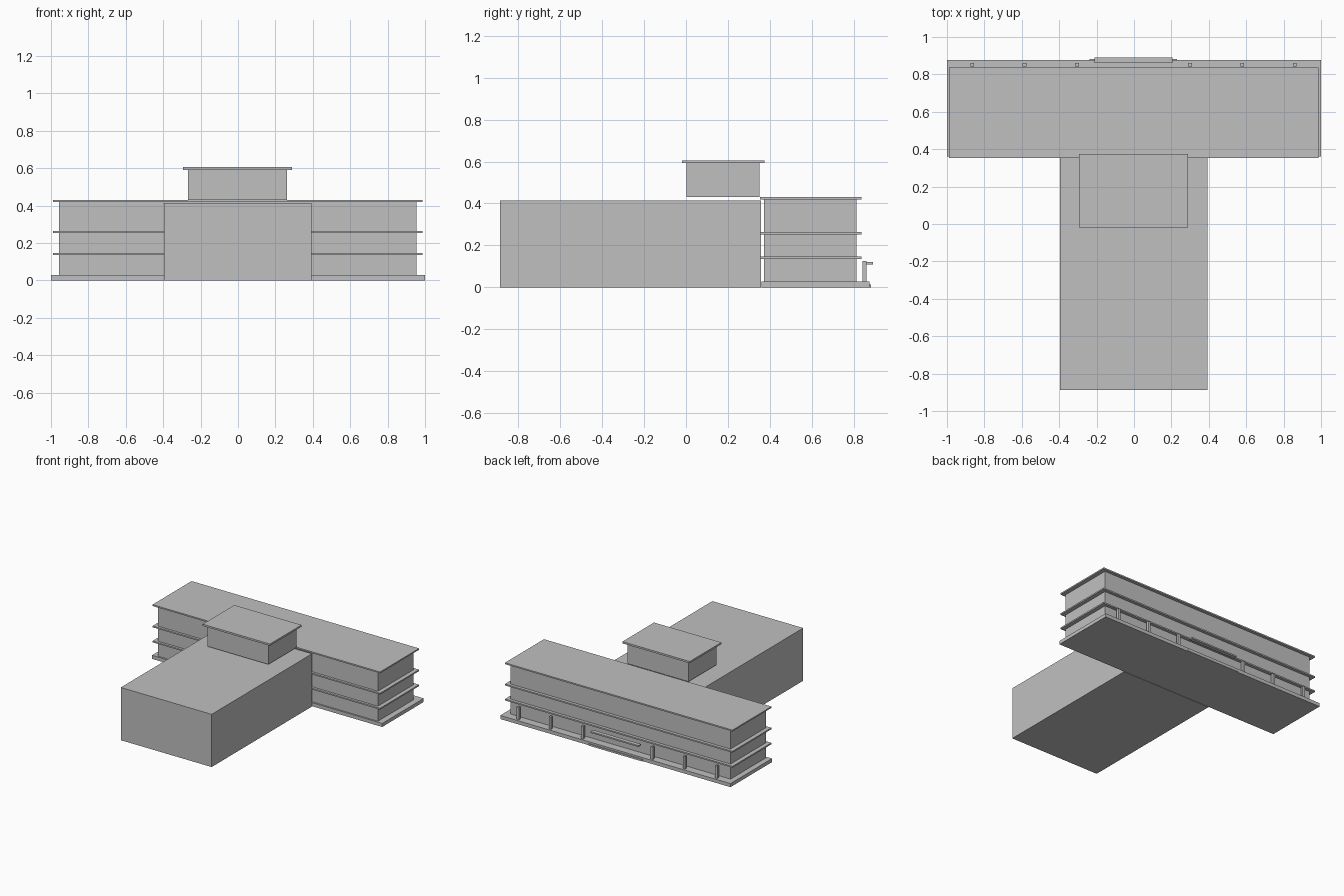
import bpy, bmesh

if "Cube" in bpy.data.objects:
    bpy.data.objects.remove(bpy.data.objects["Cube"])

grey = bpy.data.materials.new("light_grey")
grey.diffuse_color = (0.53, 0.53, 0.53, 1)
grey.use_nodes = True
grey.node_tree.nodes["Principled BSDF"].inputs["Base Color"].default_value = grey.diffuse_color


def box(name, x, y, z):
    """Box from (min, max) ranges on each axis."""
    bm = bmesh.new()
    bmesh.ops.create_cube(bm, size=1)
    for v in bm.verts:
        v.co = [r[0] if c < 0 else r[1] for c, r in zip(v.co, (x, y, z))]
    mesh = bpy.data.meshes.new(name)
    bm.to_mesh(mesh)
    bm.free()
    mesh.materials.append(grey)
    ob = bpy.data.objects.new(name, mesh)
    bpy.context.collection.objects.link(ob)
    return ob


# Long front block on its plinth
box("plinth", (-1, 1), (0.361, 0.876), (0, 0.028))
box("main_block", (-0.957, 0.954), (0.373, 0.814), (0.028, 0.42))

# Projecting floor and roof slabs
for name, z in (("lower_ledge", 0.135), ("upper_ledge", 0.253), ("roof_slab", 0.42)):
    box(name, (-0.99, 0.986), (0.354, 0.838), (z, z + 0.011))

# Large hall behind
box("hall", (-0.396, 0.393), (-0.888, 0.358), (0, 0.414))

# Rooftop room with overhanging cap
box("rooftop_room", (-0.267, 0.263), (0.002, 0.35), (0.431, 0.592))
box("rooftop_cap", (-0.294, 0.29), (-0.018, 0.374), (0.592, 0.606))

# Row of posts along the entrance side
for i, d in enumerate((0.302, 0.582, 0.862)):
    for side in (-1, 1):
        x = side * d - 0.003
        box(f"post_{i}_{side}", (x - 0.01, x + 0.01), (0.842, 0.861), (0.028, 0.125))

# Entrance canopy and step
box("entrance_canopy", (-0.211, 0.205), (0.86, 0.891), (0.11, 0.121))
box("entrance_step", (-0.238, 0.231), (0.86, 0.882), (0, 0.014))
